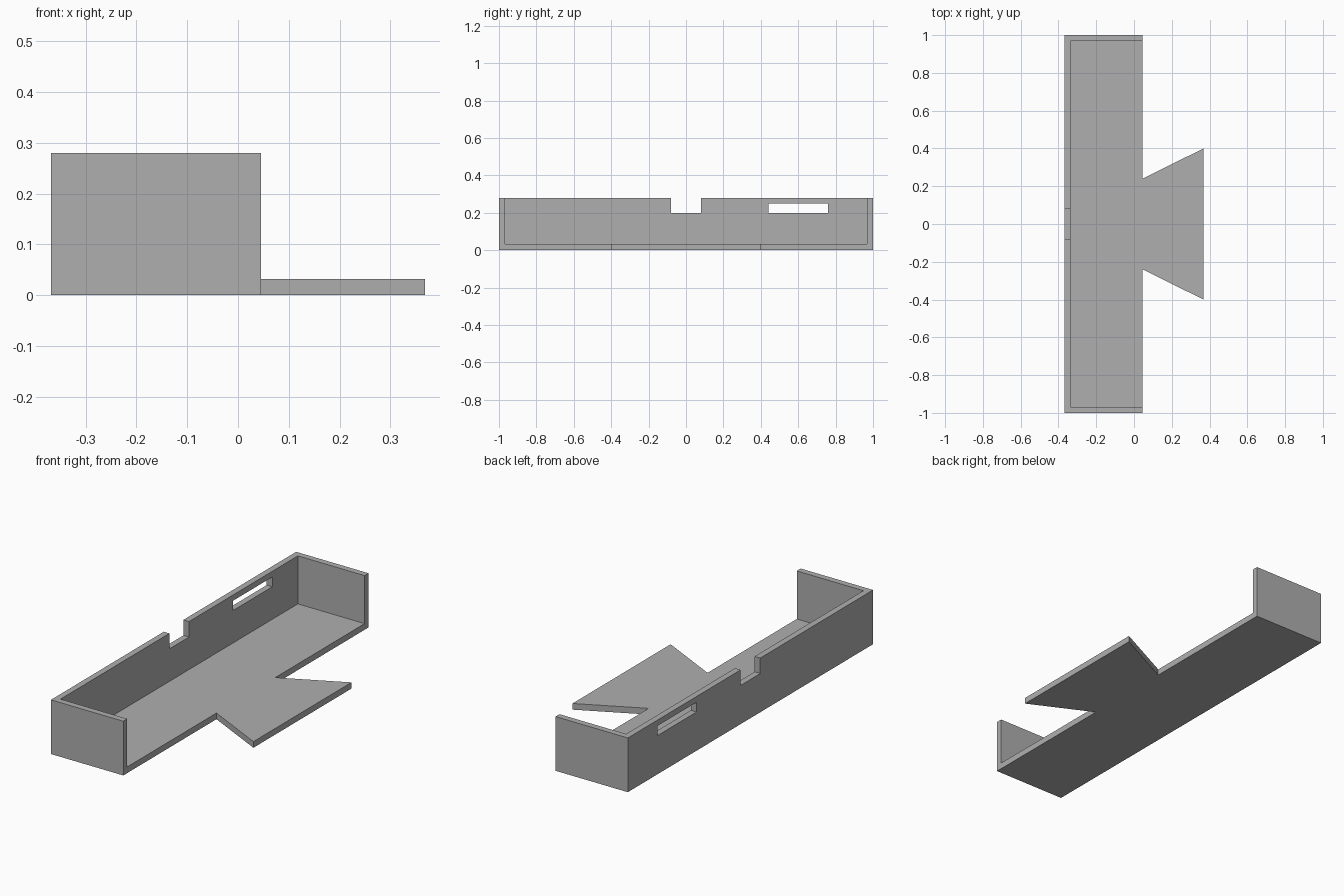
import bpy
import bmesh

# Remove only the default object
cube = bpy.data.objects.get("Cube")
if cube:
    bpy.data.objects.remove(cube, do_unlink=True)

HEIGHT = 0.28
WALL = 0.032
LEFT, EDGE, TIP = -0.368, 0.045, 0.368

# Single flat material
grey = bpy.data.materials.new("matte_grey")
grey.use_nodes = True
colour = (0.43, 0.43, 0.43, 1)
grey.diffuse_color = colour
grey.node_tree.nodes["Principled BSDF"].inputs["Base Color"].default_value = colour


def extrude_outline(name, outline, z0, z1):
    """Make a solid by extruding an xy outline from z0 to z1."""
    bm = bmesh.new()
    face = bm.faces.new([bm.verts.new((x, y, z0)) for x, y in outline])
    top = bmesh.ops.extrude_face_region(bm, geom=[face])["geom"]
    verts = [v for v in top if isinstance(v, bmesh.types.BMVert)]
    bmesh.ops.translate(bm, verts=verts, vec=(0, 0, z1 - z0))
    bmesh.ops.recalc_face_normals(bm, faces=bm.faces)
    mesh = bpy.data.meshes.new(name)
    bm.to_mesh(mesh)
    bm.free()
    mesh.materials.append(grey)
    obj = bpy.data.objects.new(name, mesh)
    bpy.context.collection.objects.link(obj)
    return obj


def cut(target, name, x, y, z):
    """Subtract a hidden box, given its x, y and z ranges."""
    outline = [(x[0], y[0]), (x[1], y[0]), (x[1], y[1]), (x[0], y[1])]
    cutter = extrude_outline(name, outline, *z)
    cutter.hide_render = True
    cutter.hide_set(True)
    cutter.display_type = 'WIRE'
    mod = target.modifiers.new(name, 'BOOLEAN')
    mod.operation = 'DIFFERENCE'
    mod.solver = 'EXACT'
    mod.object = cutter


# Tray footprint with its flared tongue, mirrored across y = 0
half = [(LEFT, 1), (EDGE, 1), (EDGE, 0.24), (TIP, 0.4)]
outline = half + [(x, -y) for x, y in reversed(half)]
tray = extrude_outline("tray", outline, 0, HEIGHT)

# Hollow out above the floor, leaving the long wall and two end walls
inner = 1 - WALL
cut(tray, "interior_cutter", (LEFT + WALL, 0.6), (-inner, inner), (WALL, 0.5))

# Notch and slot through the long wall
through = (LEFT - 0.1, LEFT + 0.1)
cut(tray, "notch_cutter", through, (-0.08, 0.08), (0.2, 0.5))
cut(tray, "slot_cutter", through, (0.44, 0.76), (0.2, 0.25))

# Apply the cuts and drop the helper boxes
bpy.context.view_layer.update()
graph = bpy.context.evaluated_depsgraph_get()
result = bpy.data.meshes.new_from_object(tray.evaluated_get(graph))
cutters = [m.object for m in tray.modifiers]
tray.modifiers.clear()
tray.data = result
for cutter in cutters:
    bpy.data.objects.remove(cutter, do_unlink=True)
